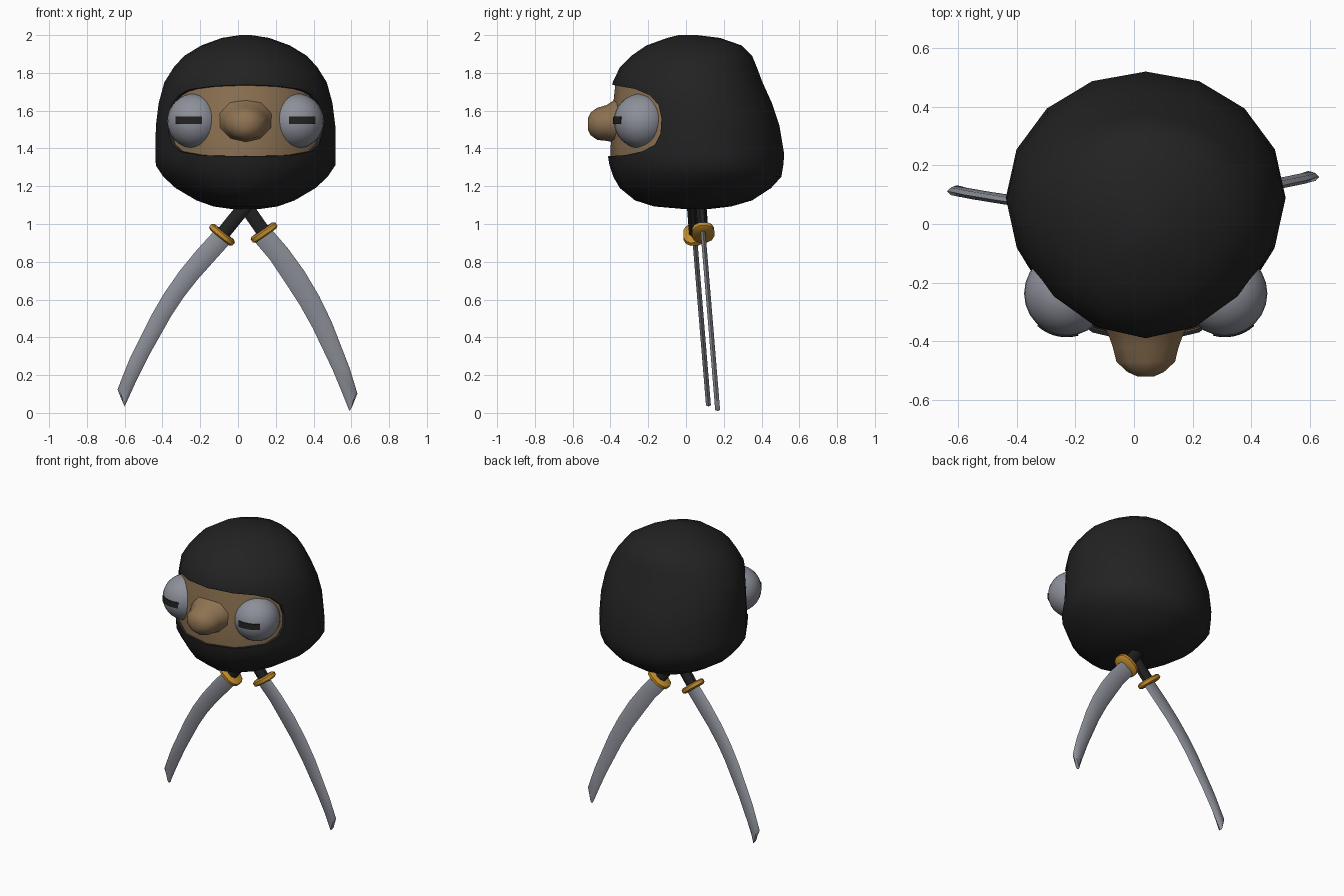
import bpy, bmesh, math
from mathutils import Vector, Matrix

if "Cube" in bpy.data.objects:
    bpy.data.objects.remove(bpy.data.objects["Cube"])

CX = 0.04  # head centre line


def material(name, r, g, b):
    m = bpy.data.materials.new(name)
    m.diffuse_color = (r, g, b, 1)
    m.use_nodes = True
    m.node_tree.nodes["Principled BSDF"].inputs["Base Color"].default_value = m.diffuse_color
    return m


CLOTH = material("black cloth", 0.016, 0.016, 0.016)
SKIN = material("tan skin", 0.27, 0.17, 0.085)
STEEL = material("grey steel", 0.27, 0.28, 0.325)
GOLD = material("gold", 0.55, 0.27, 0.025)


def finish(name, bm, mat, angle=None):
    bmesh.ops.recalc_face_normals(bm, faces=bm.faces)
    me = bpy.data.meshes.new(name)
    bm.to_mesh(me)
    bm.free()
    ob = bpy.data.objects.new(name, me)
    bpy.context.collection.objects.link(ob)
    if mat:
        me.materials.append(mat)
    if angle:
        smooth(ob, angle)
    return ob


def smooth(ob, angle):
    bpy.ops.object.select_all(action='DESELECT')
    ob.select_set(True)
    bpy.context.view_layer.objects.active = ob
    bpy.ops.object.shade_smooth_by_angle(angle=math.radians(angle))


def loft(name, rings, mat, angle=None):
    """Skin closed rings of equal point count and cap both ends."""
    bm = bmesh.new()
    vs = [[bm.verts.new(p) for p in r] for r in rings]
    n = len(vs[0])
    for a, b in zip(vs, vs[1:]):
        for i in range(n):
            j = (i + 1) % n
            bm.faces.new((a[i], a[j], b[j], b[i]))
    bm.faces.new(vs[0])
    bm.faces.new(vs[-1])
    return finish(name, bm, mat, angle)


def head_ring(z, w, front, back, inset=0.0):
    """Sixteen-sided ring, slightly pointed toward the face."""
    mid = front + (back - front) * 0.54
    pts = []
    for i in range(16):
        a = 2 * math.pi * i / 16
        c = math.cos(a)
        y = (mid + (back - inset - mid) * c if c > 0
             else mid + (front + inset - mid) * abs(c) ** 1.15)
        pts.append((CX + (w - inset) * math.sin(a), y, z))
    return pts


# Hood: height, half width, front y, back y
HEAD = [(1.08, 0.08, -0.02, 0.13), (1.093, 0.17, -0.17, 0.24),
        (1.125, 0.26, -0.27, 0.35), (1.19, 0.37, -0.35, 0.45),
        (1.25, 0.435, -0.385, 0.505), (1.31, 0.475, -0.405, 0.515),
        (1.37, 0.477, -0.415, 0.52), (1.52, 0.475, -0.41, 0.495),
        (1.64, 0.46, -0.40, 0.455), (1.75, 0.43, -0.388, 0.405),
        (1.83, 0.38, -0.35, 0.375), (1.89, 0.325, -0.29, 0.35),
        (1.945, 0.235, -0.21, 0.295), (1.985, 0.125, -0.10, 0.18),
        (2.0, 0.03, -0.04, 0.06)]
hood = loft("hood", [head_ring(*h) for h in HEAD], CLOTH)

# Face opening cut across the hood
SLOT = [(-0.6, 1.745), (-0.38, 1.735), (-0.27, 1.715), (-0.19, 1.68), (-0.145, 1.63),
        (-0.13, 1.56), (-0.135, 1.48), (-0.165, 1.42), (-0.23, 1.385), (-0.32, 1.365),
        (-0.42, 1.358), (-0.6, 1.358)]
cutter = loft("opening_cutter", [[(x, y, z) for y, z in SLOT] for x in (-1, 1)], CLOTH)
mod = hood.modifiers.new("opening", 'BOOLEAN')
mod.operation = 'DIFFERENCE'
mod.solver = 'EXACT'
mod.object = cutter
bpy.context.view_layer.objects.active = hood
bpy.ops.object.modifier_apply(modifier=mod.name)
bpy.data.objects.remove(cutter)
smooth(hood, 50)

# Face just inside the opening
loft("face", [head_ring(*h, inset=0.015) for h in HEAD[5:10]], SKIN, 40)

# Nose: y, half width, half height, centre height
NOSE = [(-0.31, 0.17, 0.15, 1.55), (-0.375, 0.135, 0.115, 1.545), (-0.42, 0.118, 0.095, 1.535),
        (-0.47, 0.105, 0.085, 1.53), (-0.505, 0.065, 0.06, 1.53), (-0.52, 0.03, 0.03, 1.53)]
loft("nose", [[(CX + w * math.cos(t), y, z + h * math.sin(t))
               for t in [2 * math.pi * i / 10 + math.pi / 10 for i in range(10)]]
              for y, w, h, z in NOSE], SKIN, 50)

# Eyes with narrow slit pupils
EYE_R = 0.145
for side, label in ((-1, "left"), (1, "right")):
    centre = Vector((CX + side * 0.27, -0.237, 1.545))
    bm = bmesh.new()
    bmesh.ops.create_uvsphere(bm, u_segments=24, v_segments=16, radius=EYE_R,
                              matrix=Matrix.Translation(centre))
    finish(label + "_eye", bm, STEEL, 60)
    bm = bmesh.new()
    rows = []
    for dz in (-0.015, 0.024):
        row = []
        for i in range(9):
            dx = side * (-0.04 + 0.14 * i / 8)
            dy = -math.sqrt((EYE_R + 0.005) ** 2 - dx * dx - dz * dz)
            row.append(bm.verts.new(centre + Vector((dx, dy, dz))))
        rows.append(row)
    for i in range(8):
        quad = (rows[0][i], rows[0][i + 1], rows[1][i + 1], rows[1][i])
        bm.faces.new(quad if side > 0 else quad[::-1])
    bm.normal_update()
    thick = bmesh.ops.solidify(bm, geom=bm.faces[:], thickness=0.006)
    finish(label + "_pupil", bm, CLOTH, 30)


def sword(label, outer, inner, guard, axis, y0, z0):
    """Curved blade between two edges, with guard and handle."""
    rings = []
    t = 0.013
    for (xo, zo), (xi, zi) in zip(outer, inner):
        o, i = Vector((xo, 0, zo)), Vector((xi, 0, zi))
        ring = []
        for f, s in ((0, 0), (0.15, 1), (0.75, 1), (1, 0), (0.75, -1), (0.15, -1)):
            p = o.lerp(i, f)
            p.y = y0 + (z0 - p.z) * 0.082 + s * t
            ring.append(p)
        rings.append(ring)
    loft(label + "_blade", rings, STEEL, 50)

    z = Vector(axis).normalized()
    x = Vector((z.z, 0, -z.x)).normalized()
    frame = Matrix((x, z.cross(x), z)).transposed().to_4x4()
    frame = Matrix.Translation((guard[0], y0 + (z0 - guard[1]) * 0.082, guard[1])) @ frame

    def oval(rx, ry, h, n, p=1.0):
        pts = []
        for k in range(n):
            a = 2 * math.pi * (k + 0.5) / n
            c, s = math.cos(a), math.sin(a)
            pts.append(frame @ Vector((rx * math.copysign(abs(c) ** p, c),
                                       ry * math.copysign(abs(s) ** p, s), h)))
        return pts

    loft(label + "_guard", [oval(0.078 * k, 0.058 * k, h, 12, 0.8) for k, h in
                            ((0.88, -0.018), (1.04, -0.01), (1.04, 0.01), (0.88, 0.018))],
         GOLD, 40)
    loft(label + "_handle", [oval(0.04, 0.03, h, 8) for h in (0, 0.28)], CLOTH, 50)


# Crossed swords below the head
sword("left_sword",
      [(-0.12, 0.97), (-0.22, 0.86), (-0.31, 0.75), (-0.39, 0.635), (-0.46, 0.515),
       (-0.575, 0.283), (-0.638, 0.124), (-0.61, 0.055)],
      [(-0.04, 0.90), (-0.13, 0.80), (-0.214, 0.706), (-0.288, 0.612), (-0.352, 0.516),
       (-0.468, 0.31), (-0.545, 0.155), (-0.60, 0.034)],
      (-0.085, 0.943), (0.63, -0.06, 0.78), 0.045, 0.94)
sword("right_sword",
      [(0.17, 0.98), (0.265, 0.87), (0.352, 0.75), (0.43, 0.618), (0.495, 0.484),
       (0.59, 0.24), (0.632, 0.103), (0.603, 0.03)],
      [(0.085, 0.91), (0.17, 0.81), (0.246, 0.696), (0.325, 0.575), (0.394, 0.452),
       (0.5, 0.23), (0.55, 0.11), (0.59, 0.01)],
      (0.138, 0.955), (-0.57, -0.06, 0.82), 0.09, 0.96)
